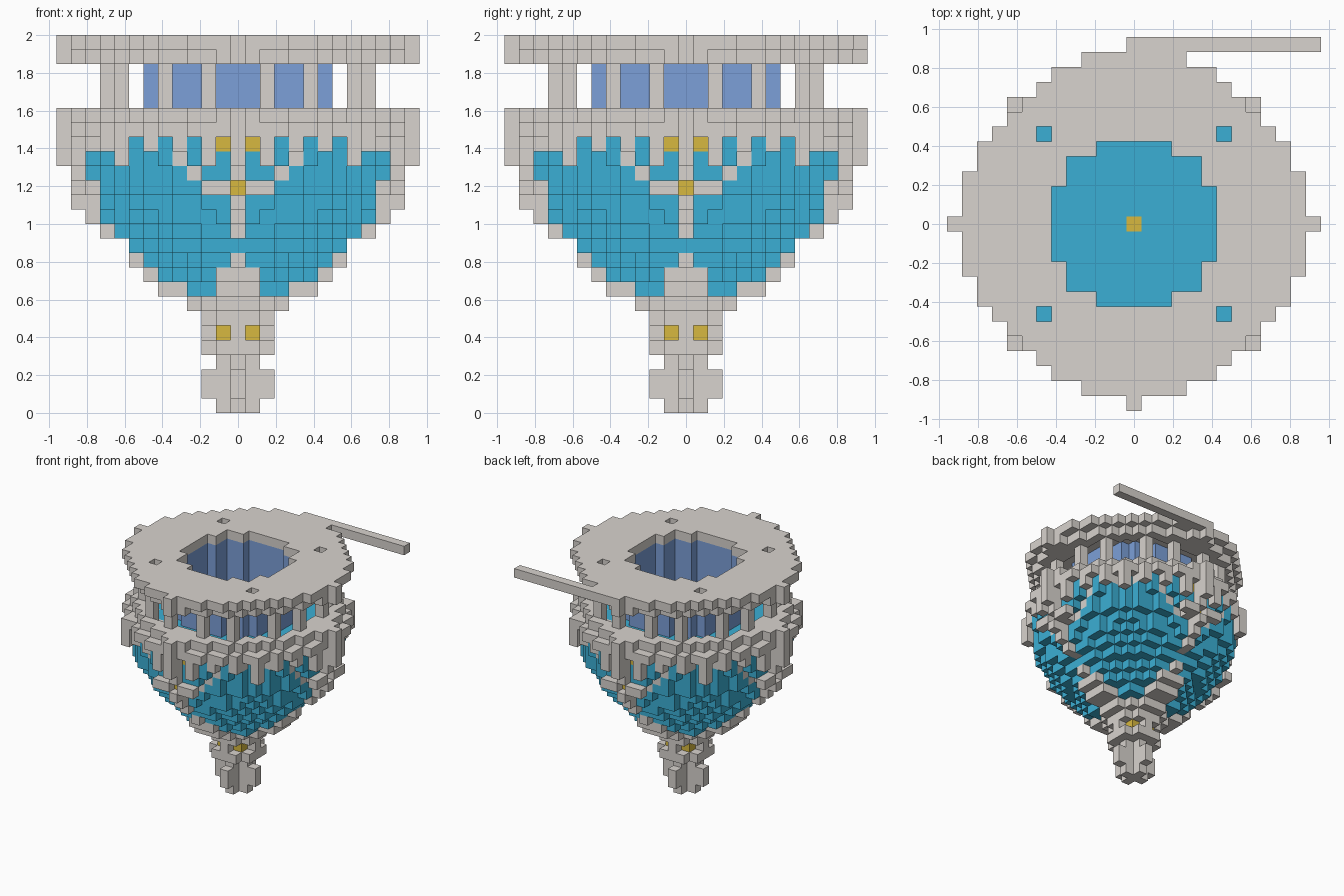
import bpy, bmesh
from mathutils import Vector

cube = bpy.data.objects.get("Cube")
if cube:
    bpy.data.objects.remove(cube, do_unlink=True)

V = 1 / 13   # block size
GREY, TEAL, BLUE, GOLD = range(4)


def material(name, rgb):
    m = bpy.data.materials.new(name)
    m.use_nodes = True
    m.diffuse_color = (*rgb, 1)
    m.node_tree.nodes["Principled BSDF"].inputs["Base Color"].default_value = (*rgb, 1)
    return m


mats = [material("warm grey stone", (0.69, 0.655, 0.62)),
        material("teal panel", (0.044, 0.43, 0.66)),
        material("blue glass", (0.2, 0.35, 0.69)),
        material("gold inlay", (0.68, 0.48, 0.05))]

blocks = {}   # grid position -> (part, colour)


def layer(part, k, inside, colour):
    """Fill one layer wherever inside(big, small, r2) holds; the four sides match."""
    for x in range(-12, 13):
        for y in range(-12, 13):
            small, big = sorted((abs(x), abs(y)))
            if inside(big, small, x * x + y * y):
                c = colour(big, small) if callable(colour) else colour
                blocks[x, y, k] = (part, c)


def rim(big, small, r2):
    return r2 <= 126 or (big == 11 and small <= 3)


def thin_ring(big, small, r2):
    return 80 < r2 <= 109 or (big == 11 and small <= 1)


# Tail: crossed fins under a small knob with recessed gold corners
for k, arm in enumerate((1, 2, 2, 1)):
    layer("tail_fins", k, lambda b, s, r: s == 0 and b <= arm, GREY)
for k, size in ((4, 5), (5, 4), (6, 5)):
    layer("tail_knob", k, lambda b, s, r: r <= size,
          lambda b, s: GOLD if k == 5 and b == s == 1 else GREY)
layer("tail_collar", 7, lambda b, s, r: r <= 10, GREY)


# Hull: stepped teal bowl with grey chevrons and a toothed upper edge
def hull_colour(b, s):
    if k <= 9:
        return GREY if s <= 1 else TEAL
    if k == 15:
        return GOLD if s == 0 else GREY if s <= 2 else TEAL
    if k == 16:
        return GREY if s in (0, 3) else TEAL
    if k == 17:
        return GREY if s in (0, 2, 4) else TEAL
    if k == 18:
        return GOLD if s == 1 else GREY if s % 2 == 0 else TEAL
    return TEAL


hull_radius = (4.3, 5.4, 6.4, 7.4, 8.4, 9.2, 9.4, 10.05, 10.2, 10.45, 10.5)
for k, radius in enumerate(hull_radius, 8):
    layer("hull", k, lambda b, s, r: r <= radius ** 2, hull_colour)
layer("hull_teeth", 18, lambda b, s, r: 110 < r <= 126 and s % 2 == 0, GREY)
layer("hull_teeth", 17, lambda b, s, r: b == 11 and s == 2, GREY)
for k in (17, 18, 19):
    layer("corner_drops", k, lambda b, s, r: b == s == 8, GREY)
layer("inlay_frame", 15, lambda b, s, r: b == 11 and s in (1, 2), GREY)

# Ribs: keels on the four sides, broken at two levels
for k, reach in {8: 5, 9: 6, 10: 7, 12: 9, 13: 10, 14: 11, 16: 11,
                 17: 12, 18: 12, 19: 12, 20: 12, 24: 12, 25: 12}.items():
    width = 1 if k <= 9 else 0
    layer("ribs", k, lambda b, s, r: s <= width and reach - 2 <= b <= reach, GREY)

# Deck: grey plate with a teal floor and gold centre, edged by a raised ring
layer("deck_floor", 19, lambda b, s, r: r <= 72,
      lambda b, s: TEAL if b else GOLD)
layer("deck_plate", 19, lambda b, s, r: r > 72 and rim(b, s, r), GREY)
layer("deck_ring", 20, thin_ring, GREY)

# Gallery: glass wall surrounded by eight posts
for k in (20, 21, 22, 23, 24):
    layer("window_wall", k, lambda b, s, r: 32 < r <= 41, BLUE)
for k in (21, 22, 23):
    layer("posts", k, lambda b, s, r: (b, s) in ((9, 2), (8, 5)), GREY)

# Roof: ring under a plate with a central opening, four small holes and a side bar
layer("roof_ring", 24, thin_ring, GREY)
layer("roof_plate", 25,
      lambda b, s, r: rim(b, s, r) and r > 32 and not b == s == 6, GREY)
for x in range(13):
    blocks[x, 12, 25] = ("roof_bar", GREY)

# Turn every part into a mesh of its exposed block faces
for part in sorted({p for p, c in blocks.values()}):
    bm = bmesh.new()
    for cell, (owner, colour) in blocks.items():
        if owner != part:
            continue
        centre = Vector(cell) + Vector((0, 0, 0.5))
        for axis in range(3):
            for sign in (-1, 1):
                n = Vector((0, 0, 0))
                n[axis] = sign
                if tuple(int(a + d) for a, d in zip(cell, n)) in blocks:
                    continue
                u = Vector((0, 0, 0))
                u[(axis + 1) % 3] = 0.5
                w = n.cross(u)
                mid = centre + n / 2
                ring = (mid - u - w, mid + u - w, mid + u + w, mid - u + w)
                face = bm.faces.new([bm.verts.new(p * V) for p in ring])
                face.material_index = colour
    bmesh.ops.remove_doubles(bm, verts=bm.verts, dist=V / 100)
    mesh = bpy.data.meshes.new(part)
    bm.to_mesh(mesh)
    bm.free()
    for m in mats:
        mesh.materials.append(m)
    bpy.context.collection.objects.link(bpy.data.objects.new(part, mesh))
